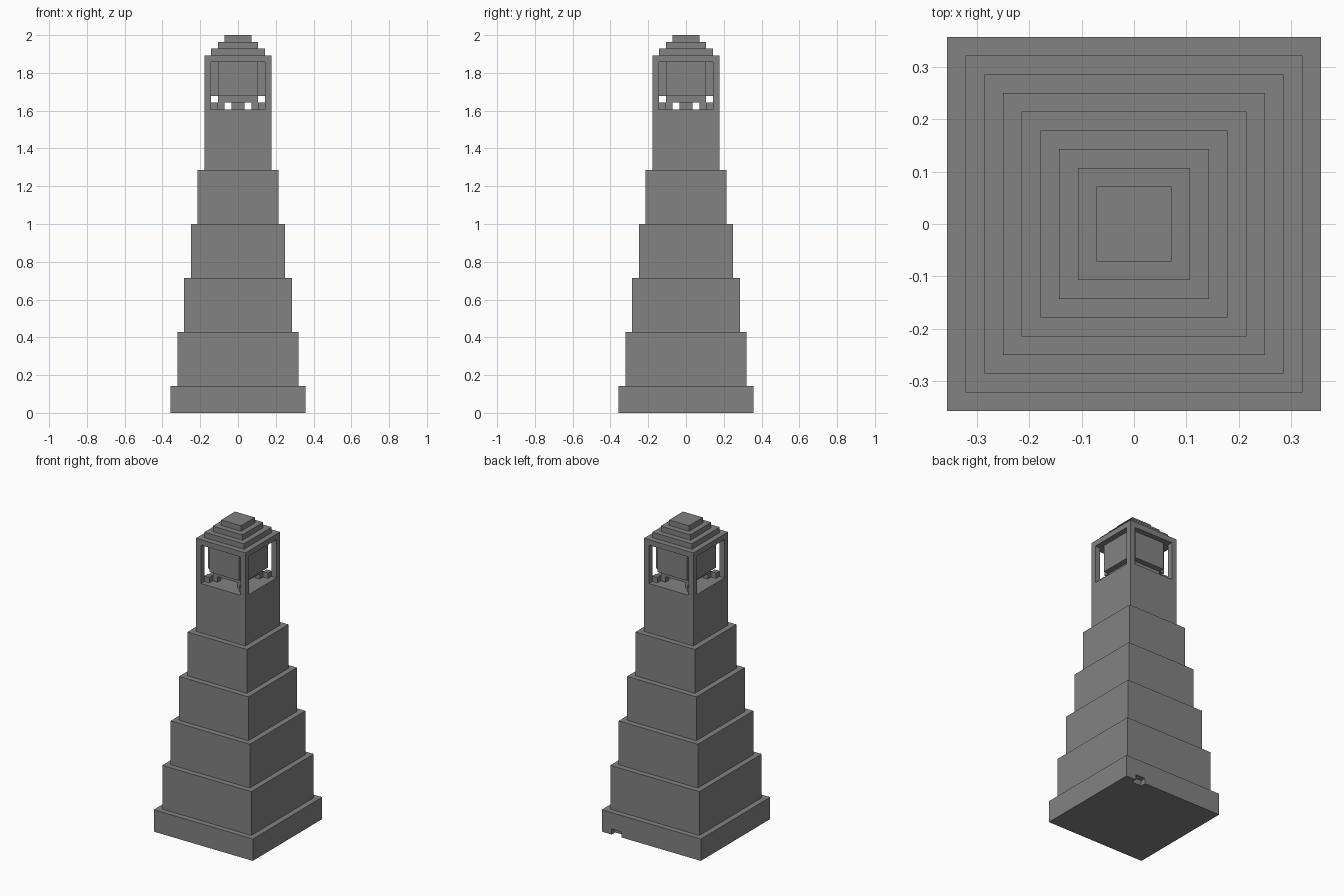
import bpy
import bmesh

cube = bpy.data.objects.get("Cube")
if cube:
    bpy.data.objects.remove(cube, do_unlink=True)

U = 1 / 28  # one block

stone = bpy.data.materials.new("grey stone")
stone.use_nodes = True
grey = (0.225, 0.225, 0.225, 1)
stone.diffuse_color = grey
shader = next(n for n in stone.node_tree.nodes if n.type == "BSDF_PRINCIPLED")
shader.inputs["Base Color"].default_value = grey


def box(name, x, y, z):
    """Box spanning the given (low, high) ranges, measured in blocks."""
    bm = bmesh.new()
    bmesh.ops.create_cube(bm, size=1)
    for v in bm.verts:
        for i, (low, high) in enumerate((x, y, z)):
            v.co[i] = (high if v.co[i] > 0 else low) * U
    mesh = bpy.data.meshes.new(name)
    bm.to_mesh(mesh)
    bm.free()
    mesh.materials.append(stone)
    ob = bpy.data.objects.new(name, mesh)
    bpy.context.collection.objects.link(ob)
    return ob


def tier(name, half, low, high, half_y=None):
    """Centred box given by half widths."""
    hy = half_y or half
    return box(name, (-half, half), (-hy, hy), (low, high))


def cut(target, cutter):
    """Subtract the cutter from the target and discard it."""
    cutter.hide_render = True
    mod = target.modifiers.new("cut", "BOOLEAN")
    mod.operation = "DIFFERENCE"
    mod.solver = "EXACT"
    mod.object = cutter
    bpy.context.view_layer.objects.active = target
    bpy.ops.object.modifier_apply(modifier=mod.name)
    bpy.data.objects.remove(cutter, do_unlink=True)


# Plinth with a small drain notch at the back
plinth = tier("plinth", 10, 0, 4)
cut(plinth, box("notch_cutter", (6, 8), (9, 11), (-1, 1)))

# Stepped shaft
for i in range(4):
    tier(f"shaft_tier_{i + 1}", 9 - i, 4 + 8 * i, 12 + 8 * i)

# Belfry, open on all four sides
belfry = tier("belfry", 5, 36, 53)
cut(belfry, tier("opening_cutter_x", 6, 45, 52, 4))
cut(belfry, tier("opening_cutter_y", 4, 45, 52, 6))

# Stepped roof
for i in range(3):
    tier(f"roof_step_{i + 1}", 4 - i, 53 + i, 54 + i)

# Hanging chamber with a raised panel on every side
tier("chamber", 3, 46, 52)
for s, side in ((-1, "low"), (1, "high")):
    span = sorted((3 * s, 4 * s))
    box(f"panel_x_{side}", span, (-3, 3), (47, 52))
    box(f"panel_y_{side}", (-3, 3), span, (47, 52))

# Supports below the chamber and blocks in the floor corners
tier("centre_support", 1, 45, 46)
for sx in (-1, 1):
    for sy in (-1, 1):
        for name, a in (("chamber_leg", 2), ("corner_block", 3)):
            box(name, sorted((a * sx, (a + 1) * sx)),
                sorted((a * sy, (a + 1) * sy)), (45, 46))
